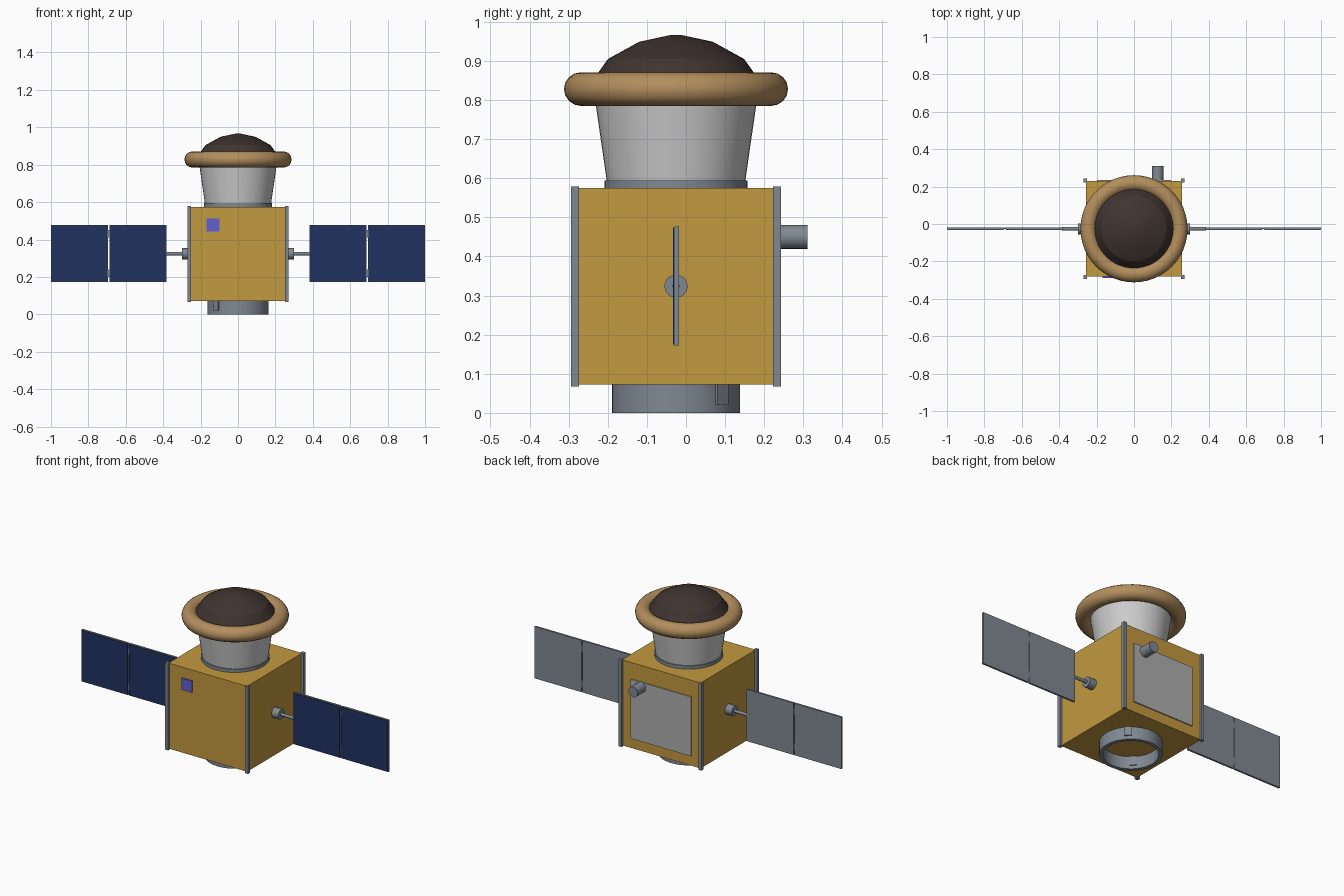
import bpy, bmesh
from math import sin, cos, pi, radians
from mathutils import Matrix

if "Cube" in bpy.data.objects:
    bpy.data.objects.remove(bpy.data.objects["Cube"])

CY = -0.0255          # y of the main axis


def material(name, rgb):
    m = bpy.data.materials.new(name)
    m.diffuse_color = (*rgb, 1)
    m.use_nodes = True
    m.node_tree.nodes["Principled BSDF"].inputs["Base Color"].default_value = m.diffuse_color
    return m


GOLD = material("gold_foil", (0.54, 0.32, 0.05))
METAL = material("metal", (0.22, 0.25, 0.29))
PALE = material("pale_metal", (0.58, 0.58, 0.6))
CELL = material("solar_cell", (0.015, 0.032, 0.12))
DARK = material("dark_shield", (0.05, 0.034, 0.029))
TAN = material("tan_fabric", (0.45, 0.27, 0.11))
BLUE = material("blue_sensor", (0.12, 0.12, 0.62))
WHITE = material("radiator", (0.42, 0.42, 0.42))


def finish(name, bm, mat, smooth=False, angle=30):
    bmesh.ops.recalc_face_normals(bm, faces=bm.faces)
    me = bpy.data.meshes.new(name)
    bm.to_mesh(me)
    bm.free()
    ob = bpy.data.objects.new(name, me)
    bpy.context.collection.objects.link(ob)
    me.materials.append(mat)
    if smooth:
        bpy.ops.object.select_all(action='DESELECT')
        ob.select_set(True)
        bpy.context.view_layer.objects.active = ob
        bpy.ops.object.shade_smooth_by_angle(angle=radians(angle))
    return ob


def box(name, lo, hi, mat, turn=0):
    """Box between two corners, then turned about the main axis."""
    bm = bmesh.new()
    bmesh.ops.create_cube(bm, size=1)
    for v in bm.verts:
        v.co = [a + (b - a) * (c + 0.5) for a, b, c in zip(lo, hi, v.co)]
    if turn:
        bm.transform(Matrix.Translation((0, CY, 0)) @ Matrix.Rotation(turn, 4, 'Z'))
    return finish(name, bm, mat)


def rod(name, centre, r, length, axis, mat, segs=24):
    bm = bmesh.new()
    bmesh.ops.create_cone(bm, cap_ends=True, segments=segs, radius1=r, radius2=r, depth=length)
    rot = {'X': Matrix.Rotation(pi / 2, 4, 'Y'), 'Y': Matrix.Rotation(pi / 2, 4, 'X'),
           'Z': Matrix.Identity(4)}[axis]
    bm.transform(Matrix.Translation(centre) @ rot)
    return finish(name, bm, mat, True)


def lathe(name, profile, mat, closed=False, segs=48, angle=30):
    """Turn (radius, z) points about the main axis; open profiles get end caps."""
    bm = bmesh.new()
    rings = [[bm.verts.new((r * cos(2 * pi * i / segs), CY + r * sin(2 * pi * i / segs), z))
              for i in range(segs)] for r, z in profile]
    pairs = list(zip(rings, rings[1:]))
    if closed:
        pairs.append((rings[-1], rings[0]))
    else:
        bm.faces.new(rings[0])
        bm.faces.new(rings[-1])
    for a, b in pairs:
        for i in range(segs):
            j = (i + 1) % segs
            bm.faces.new((a[i], a[j], b[j], b[i]))
    return finish(name, bm, mat, True, angle)


# Main body with corner rails
H = 0.256
box("body", (-H, CY - H, 0.072), (H, CY + H, 0.575), GOLD)
for sx, side in ((-1, "left"), (1, "right")):
    for sy, end in ((-1, "front"), (1, "back")):
        x, y = sx * 0.26, CY + sy * 0.258
        box(f"{end}_{side}_rail", (x - 0.01, y - 0.01, 0.067), (x + 0.01, y + 0.01, 0.579), METAL)

# Front sensor, back radiator and back tracker tube
box("front_sensor", (-0.168, CY - H - 0.006, 0.444), (-0.099, CY - H + 0.005, 0.513), BLUE)
box("radiator_panel", (-0.197, CY + H - 0.005, 0.13), (0.197, CY + H + 0.006, 0.479), WHITE)
rod("tracker_tube", (0.127, 0.266, 0.45), 0.0305, 0.09, 'Y', METAL)

# Adapter ring below, with two clamp blocks
lathe("adapter_ring", [(0.164, 0), (0.164, 0.074), (0.144, 0.074), (0.144, 0)], METAL, closed=True)
for k, name in enumerate(("back_clamp", "front_clamp")):
    box(name, (0.138, -0.02, 0.02), (0.17, 0.02, 0.073), METAL, turn=pi / 4 + k * pi)

# Collar, flared neck, inflated ring and domed cap
lathe("collar", [(0.183, 0.57), (0.183, 0.594)], METAL)
lathe("neck", [(0.177, 0.592), (0.211, 0.828)], PALE)
lathe("inflated_ring", [(0.2435 + 0.043 * cos(t * pi / 8), 0.828 + 0.043 * sin(t * pi / 8))
                        for t in range(16)], TAN, closed=True)
lathe("dome", [(0.226, 0.832), (0.174, 0.905), (0.094, 0.949), (0.015, 0.966)], DARK, angle=25)

# Solar wings: hub, boom, two panels with cells on the front, hinges between
for s, side in ((-1, "left"), (1, "right")):
    rod(f"{side}_hub", (s * 0.276, CY, 0.324), 0.0295, 0.048, 'X', METAL)
    rod(f"{side}_boom", (s * 0.34, CY, 0.324), 0.009, 0.09, 'X', METAL, 16)
    for n, (a, b) in enumerate(((0.382, 0.688), (0.694, 1.0))):
        x0, x1 = sorted((s * a, s * b))
        box(f"{side}_panel_{n + 1}", (x0, -0.029, 0.172), (x1, -0.018, 0.477), METAL)
        box(f"{side}_cells_{n + 1}", (x0 + 0.003, -0.033, 0.175), (x1 - 0.003, -0.028, 0.474), CELL)
    for z in (0.22, 0.43):
        rod(f"{side}_hinge", (s * 0.691, -0.0235, z), 0.0045, 0.04, 'Z', METAL, 12)
